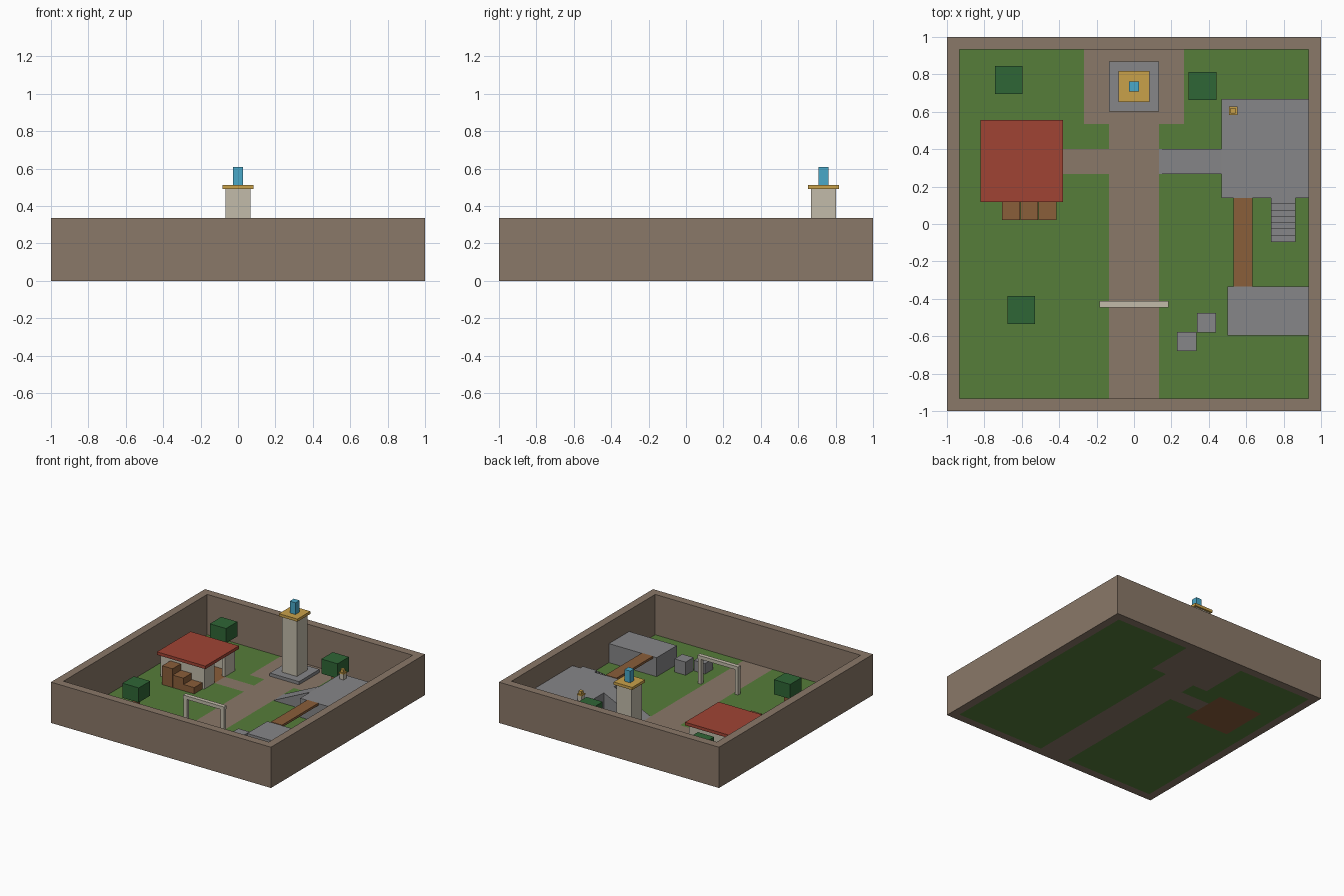
import bpy
import bmesh

cube = bpy.data.objects.get("Cube")
if cube:
    bpy.data.objects.remove(cube, do_unlink=True)


def material(name, hex_code):
    """Flat colour from an sRGB hex string."""
    srgb = [int(hex_code[i:i + 2], 16) / 255 for i in (0, 2, 4)]
    lin = [c / 12.92 if c <= 0.04045 else ((c + 0.055) / 1.055) ** 2.4 for c in srgb]
    m = bpy.data.materials.new(name)
    m.use_nodes = True
    m.diffuse_color = (*lin, 1)
    m.node_tree.nodes["Principled BSDF"].inputs["Base Color"].default_value = (*lin, 1)
    return m


EARTH = material("earth_brown", "8a7868")
GRASS = material("grass_green", "567d3a")
STONE = material("stone_grey", "868688")
WOOD = material("wood_brown", "8a5e3a")
ROOF = material("roof_red", "a04434")
CREAM = material("pale_stone", "c2bbaa")
GOLD = material("gold", "c9a14a")
CRYSTAL = material("crystal_blue", "4aa8c8")
LEAF = material("leaf_green", "2f6636")

FLOOR = 0.004     # thickness of the ground plate
TILE = 2 / 15     # ground tile size
INNER = 7 * TILE  # inside face of the boundary walls
CLIFF = 0.16      # height of the raised platforms


def finish(name, bm, *mats):
    mesh = bpy.data.meshes.new(name)
    bmesh.ops.recalc_face_normals(bm, faces=bm.faces)
    bm.to_mesh(mesh)
    bm.free()
    for m in mats:
        mesh.materials.append(m)
    obj = bpy.data.objects.new(name, mesh)
    bpy.context.collection.objects.link(obj)
    return obj


def box(name, mat, x, y, z):
    """Box from (min, max) ranges."""
    bm = bmesh.new()
    bmesh.ops.create_cube(bm, size=1)
    for v in bm.verts:
        v.co = [r[0] if c < 0 else r[1] for c, r in zip(v.co, (x, y, z))]
    return finish(name, bm, mat)


def block(name, mat, cx, cy, width, z0, z1):
    """Square block centred on a point."""
    h = width / 2
    return box(name, mat, (cx - h, cx + h), (cy - h, cy + h), (z0, z1))


def prism(name, mat, profile, axis, low, high):
    """Extrude a (horizontal, z) profile along x or y."""
    bm = bmesh.new()
    place = (lambda a, z: (low, a, z)) if axis == "x" else (lambda a, z: (a, low, z))
    face = bm.faces.new([bm.verts.new(place(a, z)) for a, z in profile])
    ext = bmesh.ops.extrude_face_region(bm, geom=[face])
    moved = [g for g in ext["geom"] if isinstance(g, bmesh.types.BMVert)]
    d = high - low
    bmesh.ops.translate(bm, verts=moved, vec=(d, 0, 0) if axis == "x" else (0, d, 0))
    return finish(name, bm, mat)


# Tiled ground: grass, paths and the house floor
bm = bmesh.new()
bmesh.ops.create_grid(bm, x_segments=14, y_segments=14, size=INNER)
for f in bm.faces:
    x, y, _ = f.calc_center_median()
    main_path = abs(x) < TILE
    plaza = abs(x) < 2 * TILE and y > 4 * TILE
    side_path = 2 * TILE < y < 3 * TILE and -3 * TILE < x < 0
    house = -6 * TILE < x < -3 * TILE and TILE < y < 4 * TILE
    f.material_index = 2 if house else int(main_path or plaza or side_path)
ground = finish("ground", bm, GRASS, EARTH, WOOD)
plate = ground.modifiers.new("plate", "SOLIDIFY")
plate.thickness = FLOOR
plate.offset = 1

# Boundary wall: one mitre-free ring
bm = bmesh.new()
rings = [[bm.verts.new((sx * r, sy * r, z)) for sx, sy in ((-1, -1), (1, -1), (1, 1), (-1, 1))]
         for r, z in ((1, 0), (1, 0.335), (INNER, 0.335), (INNER, 0))]
for i in range(4):
    a, b = rings[i], rings[(i + 1) % 4]
    for j in range(4):
        k = (j + 1) % 4
        bm.faces.new((a[j], a[k], b[k], b[j]))
finish("boundary_wall", bm, EARTH)

# Tower with crystal
TY = 0.735
block("tower_base", STONE, 0, TY, 0.266, FLOOR, 0.03)
block("tower_shaft", CREAM, 0, TY, 0.136, 0.03, 0.49)
block("tower_cap", GOLD, 0, TY, 0.168, 0.49, 0.512)
block("tower_crystal", CRYSTAL, 0, TY, 0.052, 0.512, 0.608)

# House: four walls with a doorway towards the path, and a flat roof
W, E, S, N = -6 * TILE, -3 * TILE, TILE, 4 * TILE
T, H = 0.027, 0.18
box("house_back_wall", CREAM, (W, E), (N - T, N), (FLOOR, H))
box("house_front_wall", CREAM, (W, E), (S, S + T), (FLOOR, H))
box("house_right_wall", CREAM, (W, W + T), (S + T, N - T), (FLOOR, H))
box("house_door_wall_front", CREAM, (E - T, E), (S + T, 2 * TILE), (FLOOR, H))
box("house_door_wall_back", CREAM, (E - T, E), (3 * TILE, N - T), (FLOOR, H))
box("house_roof", ROOF, (W - 0.02, E + 0.02), (S - 0.015, N + 0.022), (H, 0.205))

# Stepped crates against the house
for i in range(3):
    x = -0.706 + 0.098 * i
    box(f"crate_{i + 1}", WOOD, (x, x + 0.096), (0.022, 0.128), (FLOOR, 0.158 - 0.051 * i))

# Raised platforms, ramp, bridge and stairs
box("rear_platform", STONE, (0.467, INNER), (0.14, 0.667), (FLOOR, CLIFF))
box("front_platform", STONE, (0.5, INNER), (-0.595, -0.333), (FLOOR, CLIFF))
prism("ramp", STONE, [(TILE, FLOOR), (0.467, FLOOR), (0.467, CLIFF)],
      "y", 2 * TILE, 3 * TILE)
box("bridge", WOOD, (0.533, 0.633), (-0.333, 0.14), (CLIFF - 0.015, CLIFF + 0.004))
STEPS = 7
profile = [(0.14, FLOOR), (-0.095, FLOOR)]
for i in range(STEPS):
    z = CLIFF * (i + 1) / STEPS
    profile += [(-0.095 + 0.235 * i / STEPS, z), (-0.095 + 0.235 * (i + 1) / STEPS, z)]
prism("stairs", STONE, profile, "x", 0.733, 0.863)

# Lantern on the rear platform
block("lantern_body", CREAM, 0.53, 0.605, 0.036, CLIFF, 0.206)
block("lantern_cap", GOLD, 0.53, 0.605, 0.046, 0.206, 0.216)
block("lantern_top", GOLD, 0.53, 0.605, 0.028, 0.216, 0.24)

# Gate across the path
for side, s in (("left", 1), ("right", -1)):
    block(f"gate_post_{side}", CREAM, s * 0.168, -0.43, 0.03, FLOOR, 0.208)
box("gate_beam", CREAM, (-0.185, 0.185), (-0.447, -0.413), (0.208, 0.236))

# Boulders
block("boulder_small", STONE, 0.282, -0.628, 0.102, FLOOR, 0.09)
block("boulder_large", STONE, 0.388, -0.528, 0.102, FLOOR, 0.112)

# Square trees
for i, (x, y) in enumerate(((-0.67, 0.77), (0.366, 0.738), (-0.603, -0.46)), 1):
    block(f"tree_{i}_trunk", WOOD, x, y, 0.04, FLOOR, 0.115)
    block(f"tree_{i}_crown", LEAF, x, y, 0.148, 0.115, 0.235)
